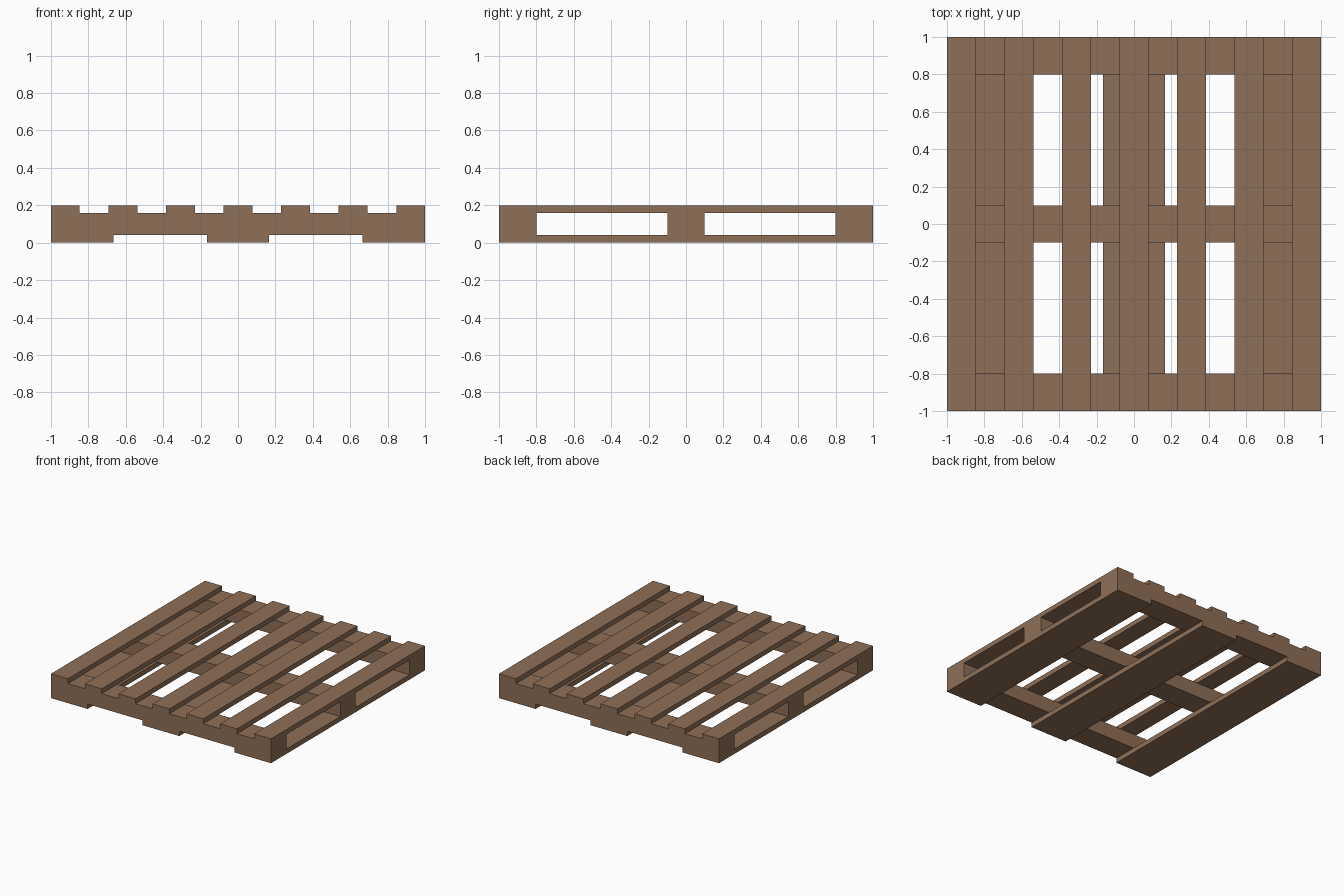
import bpy

if "Cube" in bpy.data.objects:
    bpy.data.objects.remove(bpy.data.objects["Cube"])

wood = bpy.data.materials.new("wood")
wood.diffuse_color = (0.275, 0.162, 0.095, 1)
wood.use_nodes = True
wood.node_tree.nodes["Principled BSDF"].inputs["Base Color"].default_value = wood.diffuse_color


def board(name, x, y, z, sx, sy, sz):
    """Box centred on x, y with its underside at z."""
    bpy.ops.mesh.primitive_cube_add(size=1, location=(x, y, z + sz / 2))
    ob = bpy.context.object
    ob.name = name
    ob.scale = (sx, sy, sz)
    bpy.ops.object.transform_apply(location=False, rotation=False, scale=True)
    ob.data.materials.append(wood)


PLANK = 0.04           # thickness of deck and base boards
BEAM = 0.12            # height of the cross beams
SLAT_W = 2 / 13        # seven slats and six equal gaps
BASE_W = 1 / 3

# Wide base boards running front to back
for i in (-1, 0, 1):
    board(f"base_board_{i + 2}", i * (1 - BASE_W / 2), 0, 0, BASE_W, 2, PLANK)

# Cross beams running left to right
for i in (-1, 0, 1):
    board(f"cross_beam_{i + 2}", 0, i * 0.9, PLANK, 2, 0.2, BEAM)

# Deck slats on top
for i in range(-3, 4):
    board(f"deck_slat_{i + 4}", i * 2 * SLAT_W, 0, PLANK + BEAM, SLAT_W, 2, PLANK)
